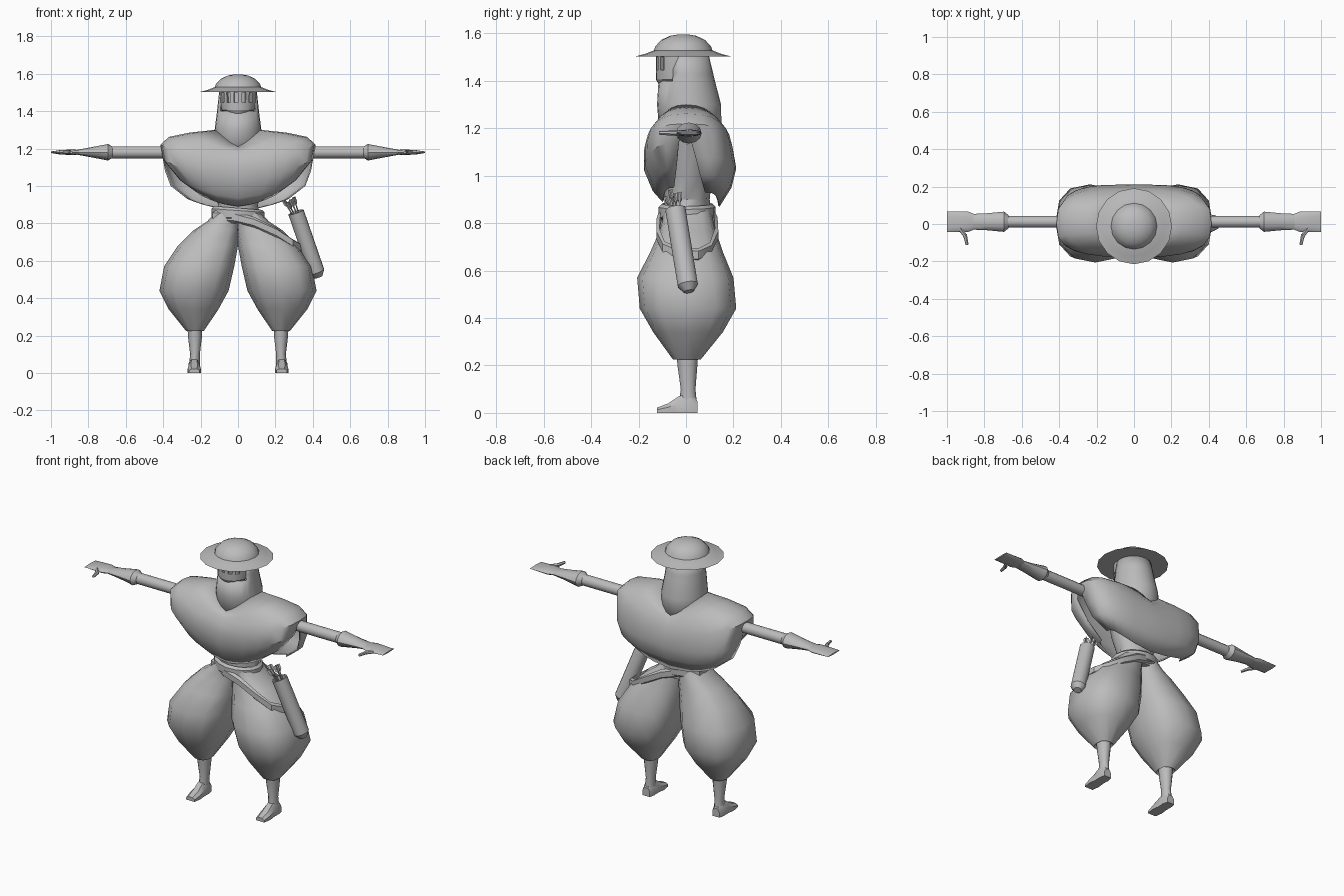
import bpy, bmesh
from math import sin, cos, pi, copysign
from mathutils import Vector

if "Cube" in bpy.data.objects:
    bpy.data.objects.remove(bpy.data.objects["Cube"])

grey = bpy.data.materials.new("plain_grey")
grey.use_nodes = True
grey.diffuse_color = (0.5, 0.5, 0.5, 1)
grey.node_tree.nodes["Principled BSDF"].inputs["Base Color"].default_value = (0.5, 0.5, 0.5, 1)


def finish(name, bm, angle=35, thickness=0):
    bmesh.ops.remove_doubles(bm, verts=bm.verts, dist=0.0005)
    bmesh.ops.recalc_face_normals(bm, faces=bm.faces)
    mesh = bpy.data.meshes.new(name)
    bm.to_mesh(mesh)
    bm.free()
    mesh.materials.append(grey)
    ob = bpy.data.objects.new(name, mesh)
    bpy.context.collection.objects.link(ob)
    bpy.ops.object.select_all(action='DESELECT')
    ob.select_set(True)
    bpy.context.view_layer.objects.active = ob
    bpy.ops.object.shade_smooth_by_angle(angle=angle * pi / 180)
    if thickness:
        mod = ob.modifiers.new("thickness", 'SOLIDIFY')
        mod.thickness = thickness


def skin(bm, rings, closed=True, caps=True):
    """Join rows of points into a surface; returns one face list per band."""
    rows = [[bm.verts.new(p) for p in ring] for ring in rings]
    n = len(rows[0])
    bands = []
    for a, b in zip(rows, rows[1:]):
        bands.append([bm.faces.new((a[i], a[(i + 1) % n], b[(i + 1) % n], b[i]))
                      for i in range(n if closed else n - 1)])
    if caps:
        bm.faces.new(rows[0][::-1])
        bm.faces.new(rows[-1])
    return bands


def oval(n, place, power=1):
    """Ring of points; a power below 1 makes it boxier."""
    def box(t):
        return copysign(abs(t) ** power, t)
    return [place(box(cos(2 * pi * i / n)), box(sin(2 * pi * i / n))) for i in range(n)]


def upright(rings, n, power=1):
    """Rings given as z, x min, x max, y min, y max."""
    return [oval(n, lambda c, s: ((x0 + x1) / 2 + (x1 - x0) / 2 * c,
                                  (y0 + y1) / 2 + (y1 - y0) / 2 * s, z), power)
            for z, x0, x1, y0, y1 in rings]


def tube(bm, start, end, profile, n=12):
    """Turned shape: profile holds distance along the axis and radius."""
    a, d = Vector(start), (Vector(end) - Vector(start)).normalized()
    u = d.orthogonal().normalized()
    v = d.cross(u)
    skin(bm, [oval(n, lambda c, s: a + d * t + (u * c + v * s) * r) for t, r in profile])


def loft(name, rings, n=12):
    bm = bmesh.new()
    skin(bm, upright(rings, n))
    finish(name, bm)


def round_ring(z, r, y=-0.012):
    return z, -r, r, y - r, y + r


# Hat: wide brim and low dome
loft("hat_brim", [round_ring(1.503, 0.203), round_ring(1.514, 0.16), round_ring(1.53, 0.12)], 16)
loft("hat_dome", [round_ring(1.52, 0.126), round_ring(1.545, 0.118), round_ring(1.573, 0.092),
                  round_ring(1.59, 0.055), round_ring(1.596, 0.02)], 16)

# Hood with an opening for the face
bm = bmesh.new()
hood = [(1.15, -.13, .13, -.11, .15), (1.3, -.125, .125, -.122, .148), (1.4, -.112, .112, -.116, .122),
        (1.43, -.109, .109, -.112, .115), (1.525, -.098, .098, -.105, .092)]
bands = skin(bm, upright(hood, 24), caps=False)
opening = [f for band in bands[2:] for f in band if f.calc_center_median().y < -0.055]
bmesh.ops.delete(bm, geom=opening, context='FACES')
finish("hood", bm, thickness=0.006)

# Face mask with recessed upright slits
bm = bmesh.new()
mask = [(1.385, -.065, .065, -.115, .03), (1.405, -.088, .088, -.126, .05), (1.445, -.095, .095, -.127, .06),
        (1.5, -.097, .097, -.127, .06), (1.525, -.097, .097, -.127, .06)]
bands = skin(bm, upright(mask, 28))
slits = [f for i, f in enumerate(bands[2]) if i % 2 == 0 and f.calc_center_median().y < -0.065]
for f in bmesh.ops.extrude_discrete_faces(bm, faces=slits)["faces"]:
    inward = -f.normal * 0.015
    inward.y = abs(inward.y)
    bmesh.ops.translate(bm, vec=inward, verts=f.verts)
finish("face_mask", bm, angle=25)

# Poncho: front and back flaps; rows of half width, depth, edge gap, middle z, edge z, boxiness
top = [(.12, .115, 0, 1.21, 1.30, .9), (.26, .142, 0, 1.18, 1.285, .8),
       (.37, .165, 0, 1.15, 1.262, .75), (.415, .178, 0, 1.1, 1.22, .7)]
front = [(.40, .176, .03, 1.02, 1.14, .68), (.31, .14, .04, .935, 1.03, .68), (.2, .10, .05, .89, .95, .68)]
back = [(.39, .19, .04, 1.03, 1.08, .62), (.36, .17, .06, .95, 1.0, .62), (.27, .12, .08, .87, .93, .62)]
bm = bmesh.new()
for side, lower in ((-1, front), (1, back)):
    rows = []
    for w, d, gap, zc, ze, power in top + lower:
        depth = d + (0.022 if side > 0 else 0)
        row = []
        for i in range(13):
            a = pi * (i / 12 - 0.5)
            s, c = abs(sin(a)), max(cos(a), 0)
            row.append((copysign(w * s ** power, a), side * (gap + (depth - gap) * c ** power),
                        zc + (ze - zc) * s ** 1.15))
        rows.append(row)
    skin(bm, rows, closed=False, caps=False)
finish("poncho", bm, thickness=0.008)

# Torso under the poncho
loft("torso", [(.8, -.13, .13, -.1, .11), (.9, -.105, .105, -.09, .1),
               (1.0, -.15, .15, -.1, .11), (1.2, -.2, .2, -.08, .09), (1.25, -.15, .15, -.06, .07)])


# Belt and slung sash: flat bands along a closed path
def band(name, path, half_height, thick):
    bm = bmesh.new()
    pts = [Vector(p) for p in path]
    mid = sum(pts, Vector()) / len(pts)
    rings = []
    for p in pts:
        out = Vector((p.x - mid.x, p.y - mid.y, 0)).normalized() * thick
        up = Vector((0, 0, half_height))
        rings.append([p - up, p + out - up * 0.6, p + out + up * 0.6, p + up])
    skin(bm, rings + rings[:1], caps=False)
    finish(name, bm)


band("belt", oval(16, lambda c, s: (.128 * c, .005 + .106 * s, .848 - .01 * c)), 0.034, 0.014)
band("sash", [(-.12, -.06, .84), (0, -.105, .83), (.09, -.108, .805), (.2, -.112, .75),
              (.28, -.09, .695), (.33, -.02, .665), (.325, .05, .665), (.27, .1, .69),
              (.18, .122, .75), (.08, .118, .81), (-.03, .105, .845), (-.12, .06, .85)], 0.028, 0.016)

# Paired limbs, built on the +x side and mirrored
trousers = [(.86, -.02, .12, -.095, .105), (.81, -.01, .165, -.1, .115), (.765, -.01, .235, -.112, .127),
            (.68, .0, .322, -.15, .155), (.57, .02, .395, -.206, .2), (.44, .05, .42, -.195, .212),
            (.34, .105, .37, -.138, .155), (.225, .182, .278, -.055, .062), (.24, .195, .265, -.04, .05)]
shin = [(.26, .19, .27, -.04, .052), (.2, .192, .268, -.036, .048), (.1, .204, .256, -.022, .04),
        (.04, .204, .262, -.03, .046), (0, .202, .264, -.03, .048)]
# Arm stations: x, half width in y, half thickness in z
arm = [(.2, .032, .032), (.69, .032, .032)]
gauntlet = [(.67, .034, .03), (.695, .054, .044), (.79, .045, .026), (.86, .042, .013)]
hand = [(.85, .04, .012), (.885, .054, .015), (.95, .054, .012), (1.0, .054, .004)]


def mirrored(name, build, **kw):
    for word, sign in (("left", 1), ("right", -1)):
        bm = bmesh.new()
        build(bm)
        for v in bm.verts:
            v.co.x *= sign
        finish(word + "_" + name, bm, **kw)


def along_x(stations):
    return [oval(12, lambda c, s: (x, .012 + ry * c, 1.18 + rz * s)) for x, ry, rz in stations]


def foot(bm):
    # Slices along y: heel to toe, as y, half width, top z
    slices = [(.048, .024, .05), (.02, .03, .085), (-.03, .03, .07), (-.075, .035, .04), (-.122, .028, .022)]
    skin(bm, [[(.234 - w, y, 0), (.234 + w, y, 0), (.234 + w, y, h * .6),
               (.234 + w * .5, y, h), (.234 - w * .5, y, h), (.234 - w, y, h * .6)]
              for y, w, h in slices])


mirrored("trouser_leg", lambda bm: skin(bm, upright(trousers, 12, 0.8)), angle=40)
mirrored("shin", lambda bm: skin(bm, upright(shin, 12)))
mirrored("foot", foot)
mirrored("arm", lambda bm: skin(bm, along_x(arm)))
mirrored("gauntlet", lambda bm: skin(bm, along_x(gauntlet)))
mirrored("hand", lambda bm: skin(bm, along_x(hand)))
mirrored("thumb_base", lambda bm: tube(bm, (.93, -.025, 1.18), (.903, -.062, 1.18),
                                       [(0, .012), (.048, .011)], 6))
mirrored("thumb_tip", lambda bm: tube(bm, (.904, -.056, 1.18), (.892, -.112, 1.18),
                                      [(0, .011), (.057, .008)], 6))

# Quiver on the left hip, with arrows showing at its mouth
low, high = Vector((.43, .012, .512)), Vector((.31, -.045, .86))
axis = (high - low).normalized()
length = (high - low).length
bm = bmesh.new()
tube(bm, low, high, [(0, .022), (.025, .04), (.03, .044), (length, .044), (length, .036), (length - .03, .034)])
finish("quiver", bm)

bm = bmesh.new()
u = axis.orthogonal().normalized()
v = axis.cross(u)
for i in range(4):
    a = i * pi / 2 + 0.5
    lean = u * cos(a) + v * sin(a)
    base = high - axis * 0.05 + lean * 0.012
    tip = high + axis * (0.065 + 0.012 * (i % 2)) + lean * 0.03 - Vector((0.015, 0, 0))
    d = (tip - base).normalized()
    tube(bm, base, tip, [(0, .004), ((tip - base).length, .004)], 5)
    for side in (u, v, -u, -v):
        bm.faces.new([bm.verts.new(p) for p in (tip, tip + side * .014, tip + side * .014 - d * .03, tip - d * .05)])
finish("arrows", bm)
